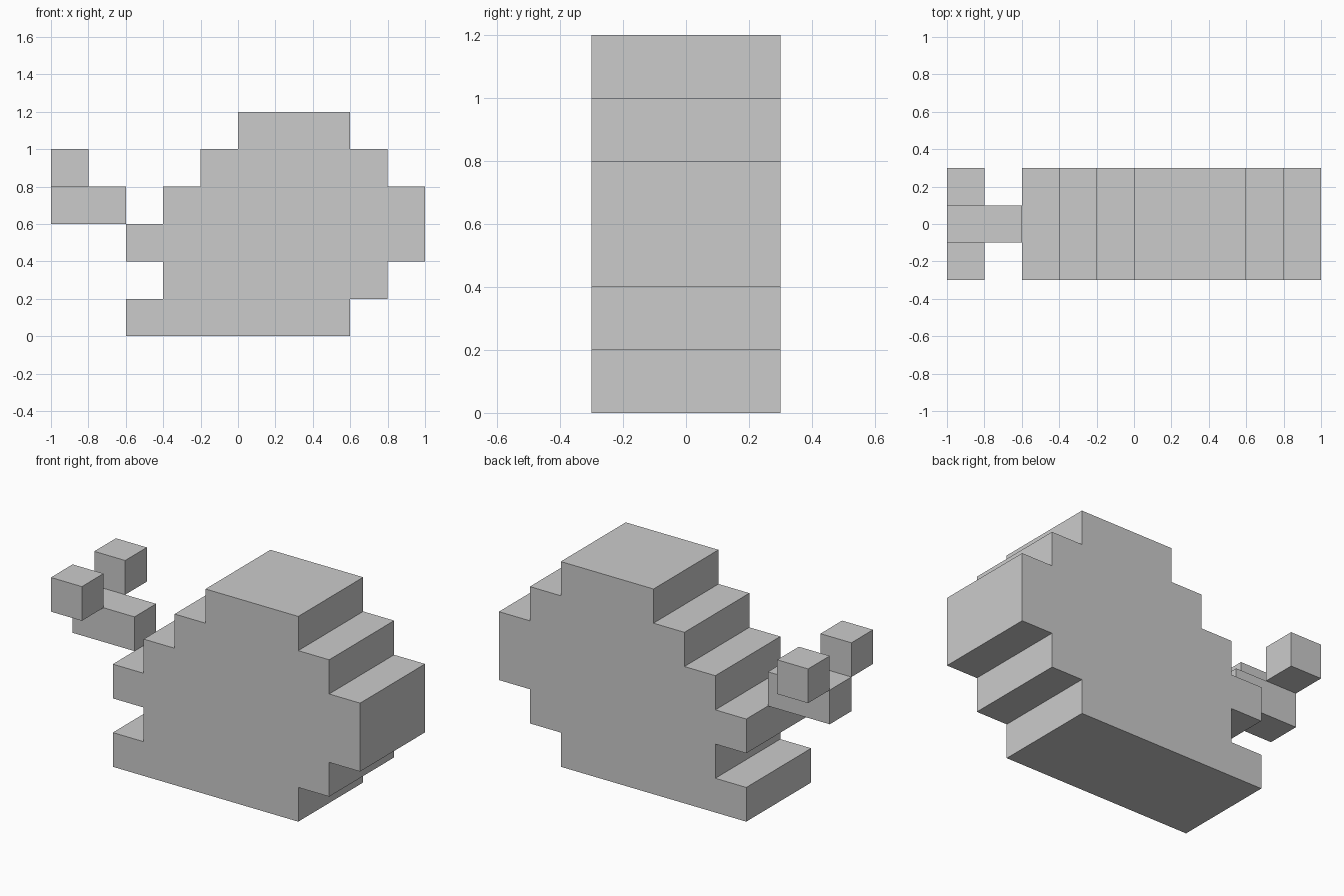
import bpy, bmesh

if "Cube" in bpy.data.objects:
    bpy.data.objects.remove(bpy.data.objects["Cube"])


def extrude_profile(name, points, half_depth):
    """Extrude a closed x-z outline symmetrically along y."""
    bm = bmesh.new()
    face = bm.faces.new([bm.verts.new((x, -half_depth, z)) for x, z in points])
    ext = bmesh.ops.extrude_face_region(bm, geom=[face])
    moved = [g for g in ext["geom"] if isinstance(g, bmesh.types.BMVert)]
    bmesh.ops.translate(bm, verts=moved, vec=(0, 2 * half_depth, 0))
    bmesh.ops.recalc_face_normals(bm, faces=bm.faces)
    mesh = bpy.data.meshes.new(name)
    bm.to_mesh(mesh)
    bm.free()
    obj = bpy.data.objects.new(name, mesh)
    bpy.context.collection.objects.link(obj)
    return obj


def box(name, x0, x1, z0, z1, half_depth, y=0):
    obj = extrude_profile(name, [(x0, z0), (x1, z0), (x1, z1), (x0, z1)], half_depth)
    obj.location.y = y
    return obj


# Stepped body: (left x, right x) of each 0.2 high row, bottom to top
rows = [(-0.6, 0.6), (-0.4, 0.8), (-0.6, 1.0), (-0.4, 1.0), (-0.2, 0.8), (0.0, 0.6)]
right, left = [], []
for i, (x0, x1) in enumerate(rows):
    for z in (0.2 * i, 0.2 * (i + 1)):
        left.append((x0, z))
        right.append((x1, z))
outline = right + left[::-1]
# Drop the doubled point where two rows share the same edge
outline = list(dict.fromkeys(outline))
extrude_profile("body", outline, 0.3)

# Tail stem with two fluke tips
box("tail_stem", -1.0, -0.6, 0.6, 0.8, 0.1)
for side, y in (("front", -0.2), ("back", 0.2)):
    box("tail_fluke_" + side, -1.0, -0.8, 0.8, 1.0, 0.1, y)
